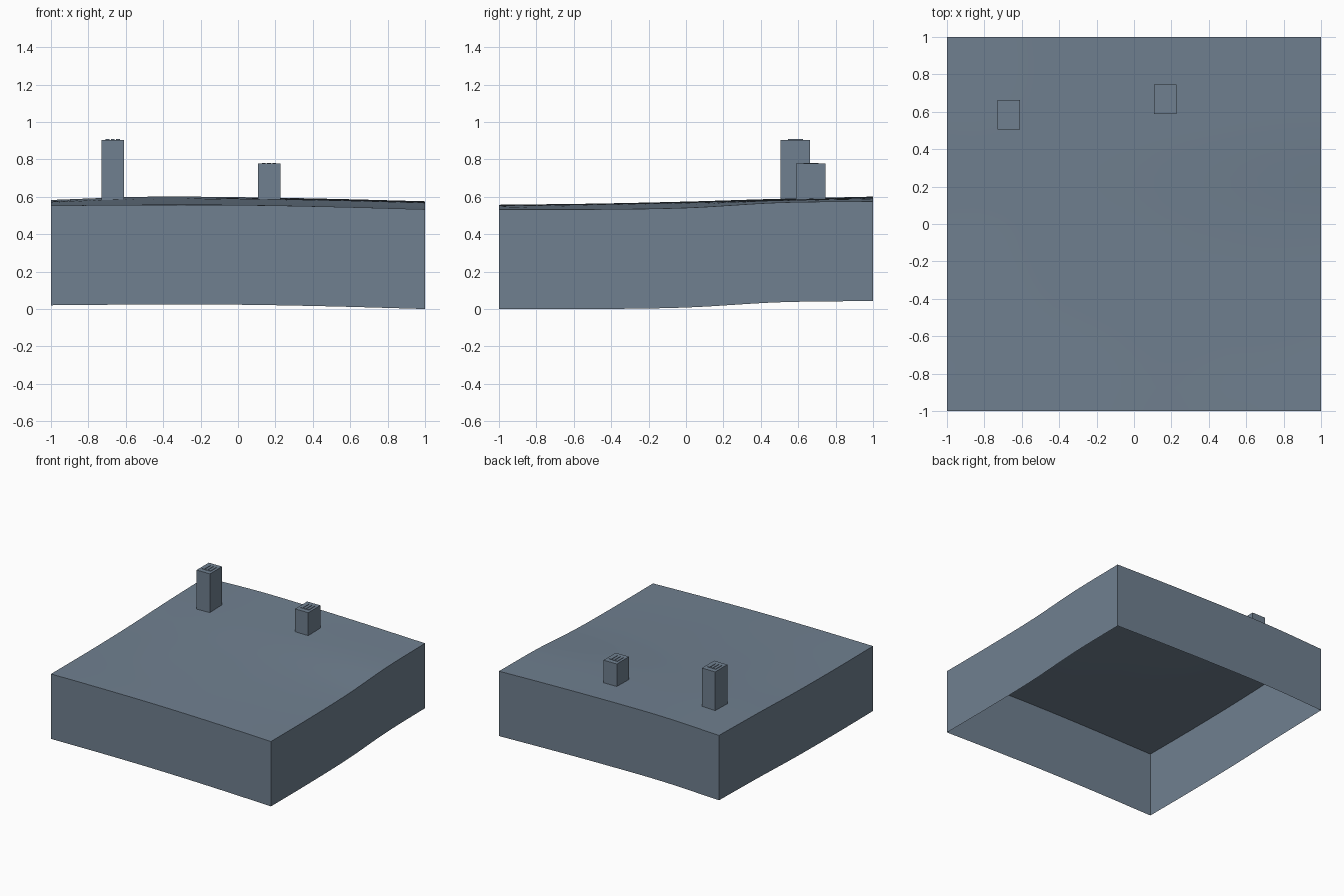
import bpy
import bmesh
import math

cube = bpy.data.objects.get("Cube")
if cube:
    bpy.data.objects.remove(cube, do_unlink=True)

# One slate grey for everything
slate = bpy.data.materials.new("slate_grey")
slate.use_nodes = True
colour = (0.162, 0.216, 0.279, 1)
slate.diffuse_color = colour
slate.node_tree.nodes["Principled BSDF"].inputs["Base Color"].default_value = colour

# Ground heights in thousandths: rows run front to back, columns along x
HEIGHTS = [
    [553, 557, 556, 547, 533],
    [552, 562, 562, 550, 533],
    [558, 573, 572, 560, 541],
    [573, 588, 588, 582, 569],
    [583, 600, 598, 589, 576],
]
SKIRT = 0.533


def spline(values, t):
    """Smooth curve through evenly spaced values, t from -1 to 1."""
    last = len(values) - 1
    u = min(max((t + 1) / 2, 0), 1) * last
    i = min(int(u), last - 1)
    f = u - i
    b, c = values[i], values[i + 1]
    a = values[i - 1] if i > 0 else 2 * b - c
    d = values[i + 2] if i + 2 <= last else 2 * c - b
    return b + f / 2 * (c - a + f * (2 * a - 5 * b + 4 * c - d + f * (3 * (b - c) + d - a)))


def ground(x, y):
    return spline([spline(row, x) for row in HEIGHTS], y) / 1000


def make_object(name, bm):
    mesh = bpy.data.meshes.new(name)
    bm.to_mesh(mesh)
    bm.free()
    mesh.materials.append(slate)
    obj = bpy.data.objects.new(name, mesh)
    bpy.context.collection.objects.link(obj)
    return obj


def add_box(bm, x0, x1, y0, y1, z0, z1):
    for v in bmesh.ops.create_cube(bm, size=1)["verts"]:
        v.co.x = x1 if v.co.x > 0 else x0
        v.co.y = y1 if v.co.y > 0 else y0
        v.co.z = z1 if v.co.z > 0 else z0


# Rolling ground sheet with an open-bottomed skirt that follows its edge
bm = bmesh.new()
bmesh.ops.create_grid(bm, x_segments=32, y_segments=32, size=1)
for v in bm.verts:
    v.co.z = ground(v.co.x, v.co.y)
rim = [e for e in bm.edges if e.is_boundary]
skirt = bmesh.ops.extrude_edge_only(bm, edges=rim)["geom"]
for v in skirt:
    if isinstance(v, bmesh.types.BMVert):
        v.co.z -= SKIRT
bmesh.ops.recalc_face_normals(bm, faces=bm.faces)
bm.normal_update()
if max(bm.faces, key=lambda f: f.normal.z ** 2).normal.z < 0:
    bmesh.ops.reverse_faces(bm, faces=bm.faces)
land = make_object("ground_block", bm)
bpy.ops.object.select_all(action="DESELECT")
land.select_set(True)
bpy.context.view_layer.objects.active = land
bpy.ops.object.shade_smooth_by_angle(angle=math.radians(30))


# Towers with thin strips on the roof
def tower(name, x, y, top):
    half_x, half_y, strip = 0.06, 0.079, 0.004
    bm = bmesh.new()
    add_box(bm, x - half_x, x + half_x, y - half_y, y + half_y,
            ground(x, y) - 0.005, top - strip)
    for k in (-1, 0, 1):
        cx = x + k * 0.028
        add_box(bm, cx - 0.01, cx + 0.01, y - 0.04, y + 0.04, top - strip, top)
    make_object(name, bm)


tower("tall_tower", -0.67, 0.585, 0.908)
tower("short_tower", 0.166, 0.668, 0.781)
